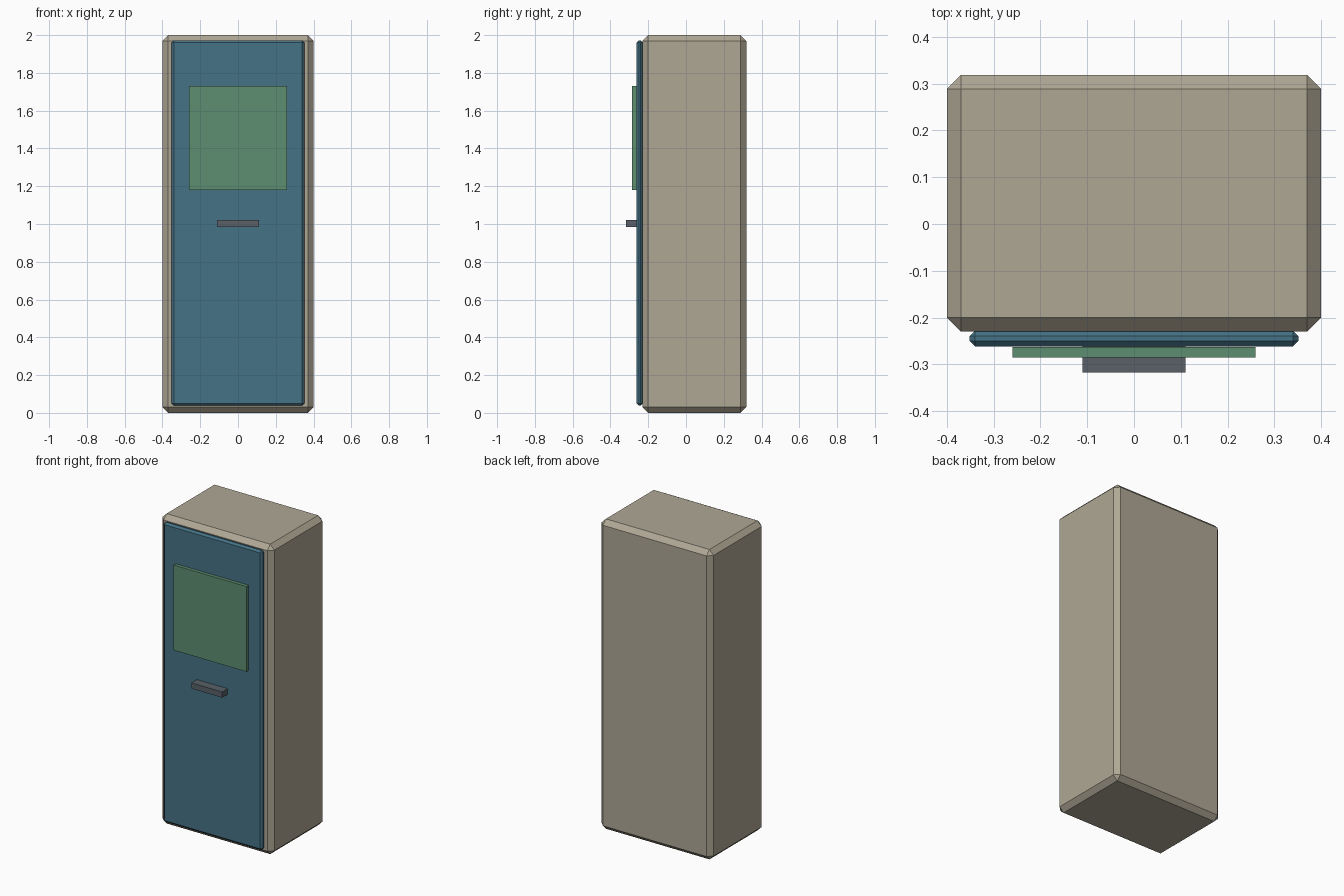
import bpy, bmesh
from mathutils import Vector

if "Cube" in bpy.data.objects:
    bpy.data.objects.remove(bpy.data.objects["Cube"])


def material(name, color):
    m = bpy.data.materials.new(name)
    m.diffuse_color = (*color, 1.0)
    m.use_nodes = True
    m.node_tree.nodes["Principled BSDF"].inputs["Base Color"].default_value = m.diffuse_color
    return m


def box(name, lo, hi, mat, chamfer=0.0):
    """Flat-shaded box between two corners, with optional chamfered edges."""
    lo, hi = Vector(lo), Vector(hi)
    centre, size = (lo + hi) / 2, hi - lo
    bm = bmesh.new()
    bmesh.ops.create_cube(bm, size=1.0)
    bmesh.ops.scale(bm, vec=size, verts=bm.verts)
    if chamfer:
        bmesh.ops.bevel(bm, geom=bm.edges[:], offset=chamfer, segments=1,
                        profile=0.5, affect='EDGES')
    mesh = bpy.data.meshes.new(name)
    bm.to_mesh(mesh)
    bm.free()
    mesh.materials.append(mat)
    ob = bpy.data.objects.new(name, mesh)
    ob.location = centre
    bpy.context.collection.objects.link(ob)
    return ob


beige = material("beige_paint", (0.43, 0.39, 0.30))
blue = material("blue_paint", (0.06, 0.17, 0.24))
green = material("green_panel", (0.11, 0.27, 0.16))
dark = material("dark_metal", (0.10, 0.12, 0.14))

# Cabinet body
box("cabinet_body", (-0.40, -0.23, 0.0), (0.40, 0.319, 2.0), beige, 0.03)
# Front door
box("door", (-0.352, -0.262, 0.038), (0.352, -0.228, 1.972), blue, 0.012)
# Display panel and handle on the door
box("display_panel", (-0.26, -0.285, 1.18), (0.26, -0.263, 1.73), green)
box("handle", (-0.11, -0.318, 0.985), (0.11, -0.262, 1.022), dark)
